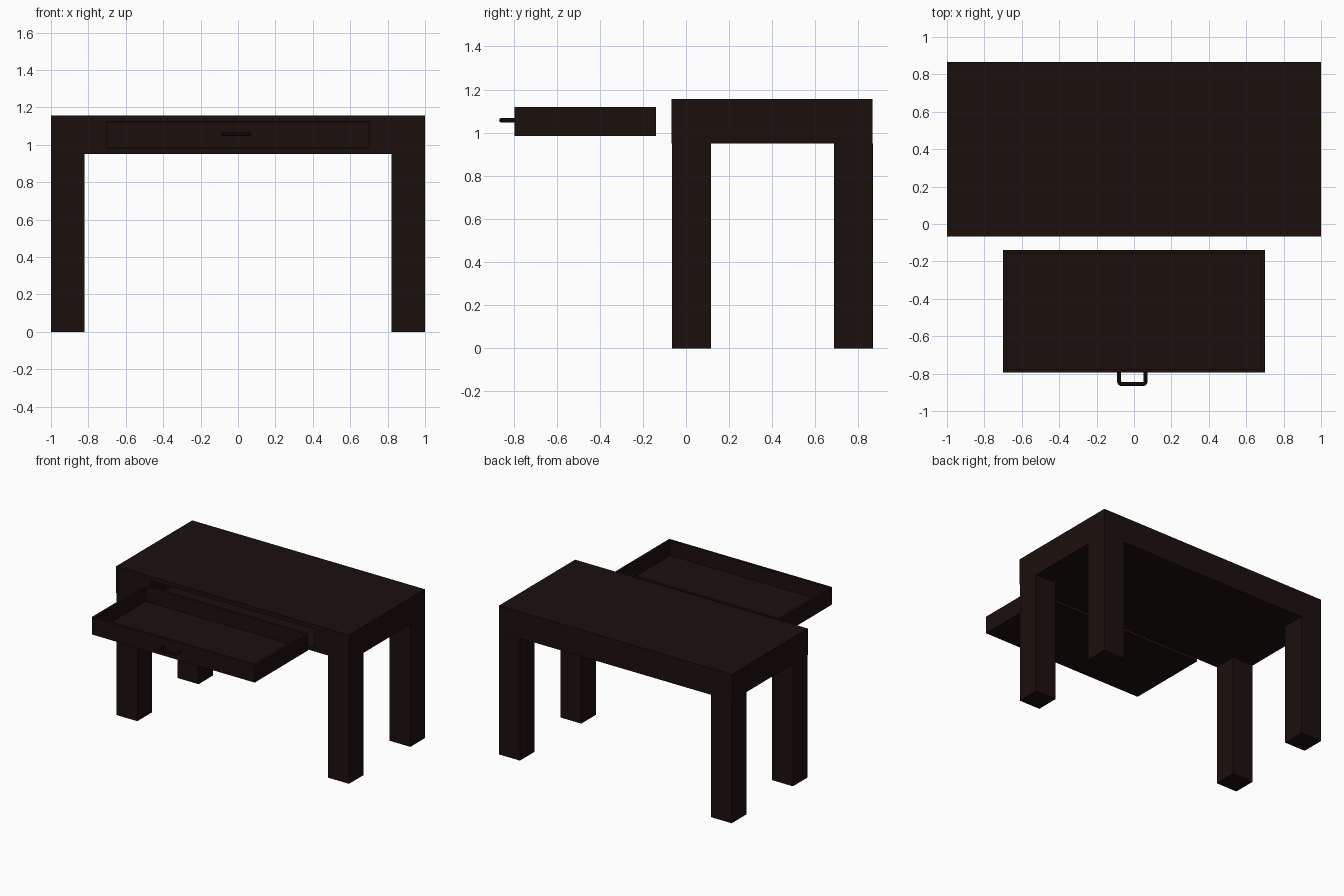
import bpy, math

if "Cube" in bpy.data.objects:
    bpy.data.objects.remove(bpy.data.objects["Cube"])

wood = bpy.data.materials.new("dark_wood")
wood.diffuse_color = (0.011, 0.005, 0.004, 1)
wood.use_nodes = True
wood.node_tree.nodes["Principled BSDF"].inputs["Base Color"].default_value = wood.diffuse_color


def box(name, lo, hi):
    """Axis-aligned box between two corners."""
    bpy.ops.mesh.primitive_cube_add(size=1, location=[(a + b) / 2 for a, b in zip(lo, hi)])
    ob = bpy.context.object
    ob.name = name
    ob.scale = [b - a for a, b in zip(lo, hi)]
    bpy.ops.object.transform_apply(location=False, rotation=False, scale=True)
    ob.data.materials.append(wood)
    return ob


def hollow(ob, lo, hi):
    """Cut a box-shaped cavity out of an object."""
    cutter = box("cutter", lo, hi)
    cutter.hide_render = True
    mod = ob.modifiers.new("cavity", 'BOOLEAN')
    mod.operation = 'DIFFERENCE'
    mod.solver = 'EXACT'
    mod.object = cutter
    bpy.context.view_layer.objects.active = ob
    bpy.ops.object.modifier_apply(modifier=mod.name)
    bpy.data.objects.remove(cutter)


# Table body with the drawer slot open at the front
body = box("table_body", (-1, -0.067, 0.95), (1, 0.866, 1.156))
hollow(body, (-0.705, -0.2, 0.98), (0.705, 0.6, 1.122))

# Four square legs
W = 0.18
for side, x in (("left", -1), ("right", 1 - W)):
    for end, y in (("front", -0.065), ("back", 0.867 - W)):
        box(f"{end}_{side}_leg", (x, y, 0), (x + W, y + W, 0.95))

# Pulled-out drawer tray
drawer = box("drawer", (-0.7, -0.795, 0.985), (0.7, -0.14, 1.12))
hollow(drawer, (-0.68, -0.775, 1.005), (0.68, -0.16, 1.3))

# U-shaped handle: round bar with rounded corners
x0, x1, y0, y1, z, r = -0.08, 0.062, -0.79, -0.856, 1.058, 0.016
path = [(x0, y0)]
for cx, start in ((x0 + r, 180), (x1 - r, 270)):
    for i in range(5):
        a = math.radians(start + i * 22.5)
        path.append((cx + r * math.cos(a), y1 + r + r * math.sin(a)))
path.append((x1, y0))

curve = bpy.data.curves.new("drawer_handle", 'CURVE')
curve.dimensions = '3D'
curve.bevel_depth = 0.011
curve.bevel_resolution = 2
curve.use_fill_caps = True
spline = curve.splines.new('POLY')
spline.points.add(len(path) - 1)
for p, (x, y) in zip(spline.points, path):
    p.co = (x, y, z, 1)
curve.materials.append(wood)
handle = bpy.data.objects.new("drawer_handle", curve)
bpy.context.collection.objects.link(handle)
bpy.ops.object.select_all(action='DESELECT')
handle.select_set(True)
bpy.context.view_layer.objects.active = handle
bpy.ops.object.convert(target='MESH')
bpy.ops.object.shade_smooth_by_angle()
